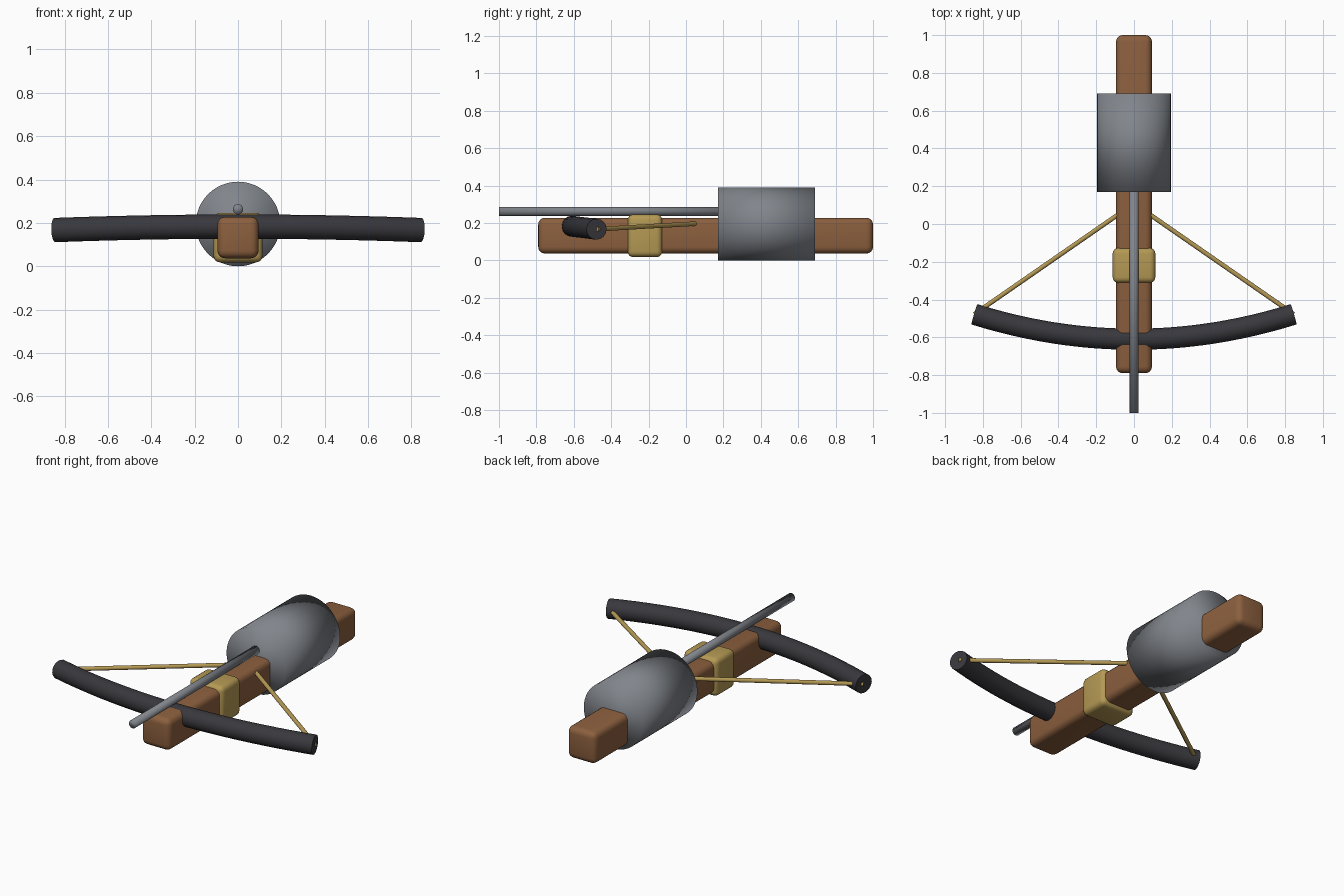
import bpy
from math import radians, pi
from mathutils import Vector

if "Cube" in bpy.data.objects:
    bpy.data.objects.remove(bpy.data.objects["Cube"])


def material(name, rgb):
    m = bpy.data.materials.new(name)
    m.diffuse_color = (*rgb, 1)
    m.use_nodes = True
    m.node_tree.nodes["Principled BSDF"].inputs["Base Color"].default_value = m.diffuse_color
    return m


WOOD = material("wood", (0.26, 0.115, 0.048))
BRASS = material("brass", (0.46, 0.32, 0.09))
STEEL = material("steel", (0.22, 0.235, 0.26))
DARK = material("dark_metal", (0.04, 0.04, 0.047))


def rounded_box(name, lo, hi, bevel, mat):
    lo, hi = Vector(lo), Vector(hi)
    bpy.ops.mesh.primitive_cube_add(size=1, location=(lo + hi) / 2)
    ob = bpy.context.object
    ob.name = name
    ob.scale = hi - lo
    bpy.ops.object.transform_apply(location=False, rotation=False, scale=True)
    mod = ob.modifiers.new("bevel", "BEVEL")
    mod.width = bevel
    mod.segments = 4
    bpy.ops.object.modifier_apply(modifier="bevel")
    bpy.ops.object.shade_smooth_by_angle(angle=radians(40))
    ob.data.materials.append(mat)


def cylinder_y(name, radius, y0, y1, z, sides, mat):
    bpy.ops.mesh.primitive_cylinder_add(
        vertices=sides, radius=radius, depth=y1 - y0,
        location=(0, (y0 + y1) / 2, z), rotation=(pi / 2, 0, 0))
    ob = bpy.context.object
    ob.name = name
    bpy.ops.object.shade_smooth()
    ob.data.materials.append(mat)


def tube(name, points, radius, mat):
    cu = bpy.data.curves.new(name, "CURVE")
    cu.dimensions = "3D"
    cu.bevel_depth = radius
    cu.bevel_resolution = 6
    cu.use_fill_caps = True
    sp = cu.splines.new("POLY")
    sp.points.add(len(points) - 1)
    for p, co in zip(sp.points, points):
        p.co = (*co, 1)
    ob = bpy.data.objects.new(name, cu)
    bpy.context.collection.objects.link(ob)
    bpy.ops.object.select_all(action="DESELECT")
    ob.select_set(True)
    bpy.context.view_layer.objects.active = ob
    bpy.ops.object.convert(target="MESH")
    ob = bpy.context.object
    bpy.ops.object.shade_smooth_by_angle(angle=radians(40))
    ob.data.materials.clear()
    ob.data.materials.append(mat)


# Stock and the band around it
rounded_box("stock", (-0.095, -0.79, 0.037), (0.095, 1.0, 0.228), 0.035, WOOD)
rounded_box("band", (-0.113, -0.312, 0.018), (0.113, -0.127, 0.246), 0.03, BRASS)

# Drum and the long rod in front of it
cylinder_y("drum", 0.195, 0.17, 0.69, 0.195, 48, STEEL)
cylinder_y("rod", 0.024, -1.0, 0.25, 0.263, 20, STEEL)

# Bow limbs, swept back and slightly drooping
N = 24
bow = []
for i in range(N + 1):
    t = 2 * i / N - 1
    bow.append((0.845 * t, -0.61 + 0.132 * t * t, 0.183 - 0.016 * t * t))
tube("bow_limbs", bow, 0.056, DARK)

# Drawn string, one half each side
for side, label in ((-1, "left"), (1, "right")):
    tube("string_" + label,
         [(side * 0.845, -0.477, 0.167), (0, 0.108, 0.2)], 0.012, BRASS)
